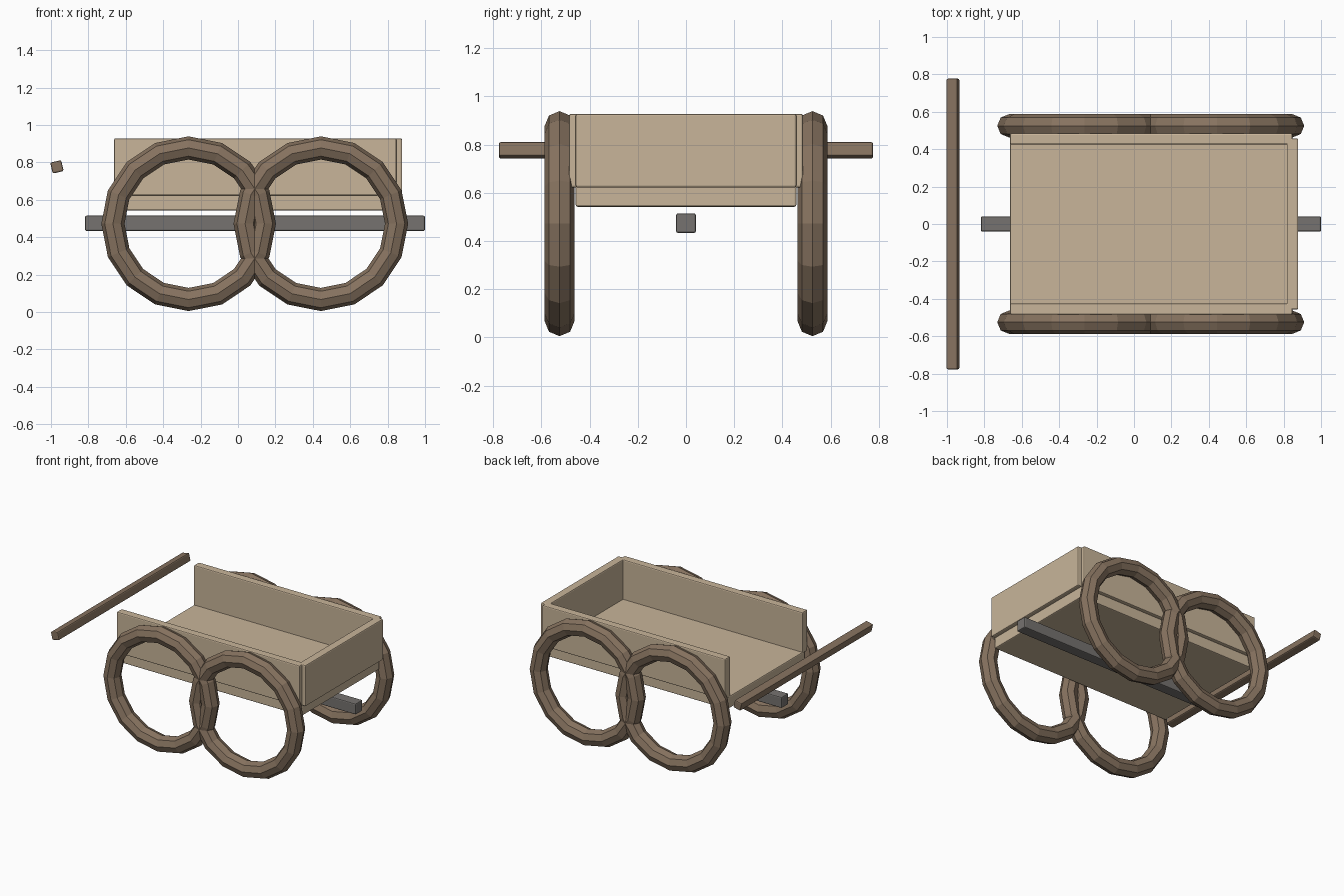
import bpy
import math

if "Cube" in bpy.data.objects:
    bpy.data.objects.remove(bpy.data.objects["Cube"])


def material(name, rgb):
    m = bpy.data.materials.new(name)
    m.diffuse_color = (*rgb, 1)
    m.use_nodes = True
    m.node_tree.nodes["Principled BSDF"].inputs["Base Color"].default_value = m.diffuse_color
    return m


PLANK = material("pale_wood", (0.58, 0.46, 0.32))
DARK = material("dark_wood", (0.24, 0.17, 0.115))
IRON = material("iron", (0.18, 0.17, 0.16))


def box(name, x, y, z, mat, bevel=0.008, tilt=0.0):
    """Bevelled beam or board spanning the given (min, max) ranges."""
    spans = (x, y, z)
    bpy.ops.mesh.primitive_cube_add(size=1, location=[(a + b) / 2 for a, b in spans])
    ob = bpy.context.object
    ob.name = name
    ob.scale = [b - a for a, b in spans]
    bpy.ops.object.transform_apply(location=False, rotation=False, scale=True)
    ob.rotation_euler.y = tilt
    mod = ob.modifiers.new("soft_edges", 'BEVEL')
    mod.width = bevel
    mod.segments = 2
    ob.data.materials.append(mat)
    return ob


def wheel(name, x, y):
    """Low-poly rim, 16 sides round and octagonal in section."""
    bpy.ops.mesh.primitive_torus_add(
        major_segments=16, minor_segments=8, major_radius=0.405, minor_radius=0.062,
        location=(x, y, 0.472), rotation=(math.pi / 2, 0, 0))
    ob = bpy.context.object
    ob.name = name
    bpy.ops.object.shade_flat()
    ob.data.materials.append(DARK)


# Cart bed: floor, two side boards and one end board (left end open)
box("floor", (-0.663, 0.847), (-0.458, 0.458), (0.542, 0.632), PLANK)
box("end_board", (0.817, 0.878), (-0.458, 0.458), (0.622, 0.928), PLANK)
for side, s in (("front", -1), ("back", 1)):
    lo, hi = sorted((s * 0.425, s * 0.485))
    box(side + "_side_board", (-0.663, 0.847), (lo, hi), (0.622, 0.928), PLANK)
    # Pair of overlapping wheels on each side
    wheel(side + "_left_wheel", -0.264, s * 0.525)
    wheel(side + "_right_wheel", 0.443, s * 0.525)

# Long bar under the bed
box("under_bar", (-0.818, 1.0), (-0.041, 0.041), (0.433, 0.515), IRON)

# Cross handle, slightly rolled about its length
box("handle", (-0.998, -0.938), (-0.777, 0.777), (0.746, 0.806), DARK, tilt=math.radians(-13))
